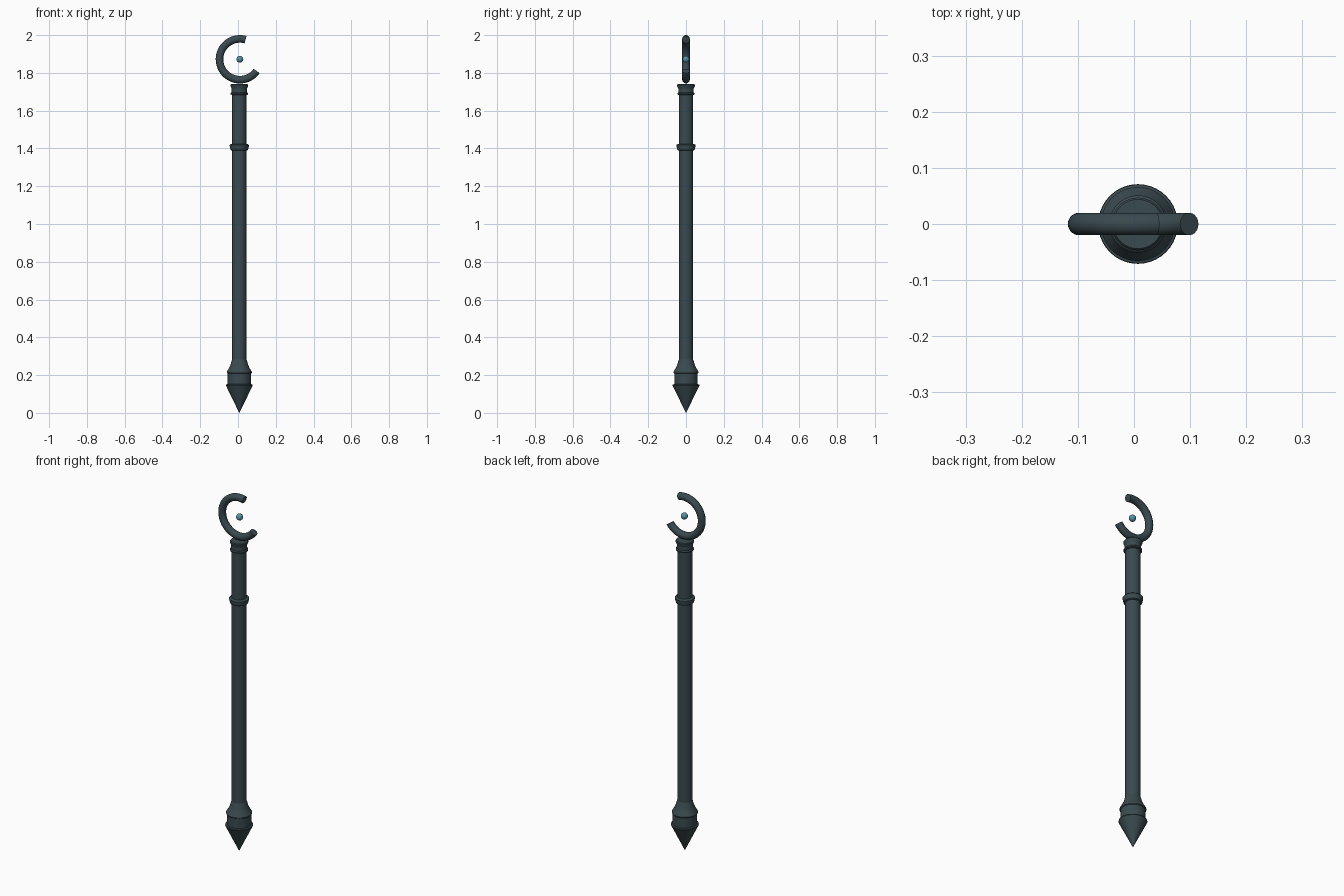
import bpy, bmesh, math
from mathutils import Vector

if "Cube" in bpy.data.objects:
    bpy.data.objects.remove(bpy.data.objects["Cube"])

CX = 0.007          # axis of the shaft
SEG = 40


def material(name, rgb):
    m = bpy.data.materials.new(name)
    m.diffuse_color = (*rgb, 1.0)
    m.use_nodes = True
    m.node_tree.nodes["Principled BSDF"].inputs["Base Color"].default_value = m.diffuse_color
    return m


iron = material("dark slate metal", (0.042, 0.068, 0.078))
gem = material("teal gem", (0.09, 0.29, 0.37))


def finish(name, bm, mat, angle=30):
    bmesh.ops.recalc_face_normals(bm, faces=bm.faces)
    me = bpy.data.meshes.new(name)
    bm.to_mesh(me)
    bm.free()
    ob = bpy.data.objects.new(name, me)
    bpy.context.collection.objects.link(ob)
    me.materials.append(mat)
    bpy.ops.object.select_all(action='DESELECT')
    ob.select_set(True)
    bpy.context.view_layer.objects.active = ob
    bpy.ops.object.shade_smooth_by_angle(angle=math.radians(angle))
    return ob


def skin(bm, rings):
    for a, b in zip(rings, rings[1:]):
        n = len(a)
        for i in range(n):
            bm.faces.new((a[i], a[(i + 1) % n], b[(i + 1) % n], b[i]))
    bm.faces.new(rings[0])
    bm.faces.new(rings[-1])


def lathe(name, profile, mat):
    """Closed turned part from (radius, height) points."""
    bm = bmesh.new()
    rings = []
    for r, z in profile:
        rings.append([bm.verts.new((CX + r * math.cos(t), r * math.sin(t), z))
                      for t in (2 * math.pi * i / SEG for i in range(SEG))])
    skin(bm, rings)
    return finish(name, bm, mat)


# pointed foot with collar and flare into the shaft
lathe("spike_tip", [(0.0005, 0), (0.071, 0.145), (0.070, 0.150), (0.060, 0.153)], iron)
lathe("foot_collar", [(0.062, 0.148), (0.062, 0.208), (0.066, 0.212), (0.066, 0.218),
                      (0.055, 0.236), (0.046, 0.256), (0.041, 0.275), (0.038, 0.282)], iron)

# main shaft
lathe("shaft", [(0.038, 0.25), (0.038, 1.735)], iron)

# grip ring and the two rings under the crescent
lathe("grip_ring", [(0.038, 1.388), (0.046, 1.392), (0.051, 1.412), (0.051, 1.418),
                    (0.047, 1.422), (0.038, 1.424)], iron)
lathe("lower_top_ring", [(0.038, 1.682), (0.046, 1.686), (0.046, 1.692), (0.041, 1.697),
                         (0.041, 1.722)], iron)
lathe("top_cap", [(0.041, 1.718), (0.047, 1.730), (0.047, 1.736), (0.044, 1.740)], iron)

# open crescent hoop, running from the upper end around the left to the lower right
bm = bmesh.new()
C, R, r = Vector((0.010, 0, 1.872)), 0.108, 0.020
rings = []
for k in range(49):
    a = math.radians(74 + (325 - 74) * k / 48)
    out = Vector((math.cos(a), 0, math.sin(a)))
    rings.append([bm.verts.new(C + out * (R + r * math.cos(t)) + Vector((0, r * math.sin(t), 0)))
                  for t in (2 * math.pi * i / 20 for i in range(20))])
skin(bm, rings)
finish("crescent_hoop", bm, iron, 40)

# floating gem in the middle of the hoop
bm = bmesh.new()
bmesh.ops.create_uvsphere(bm, u_segments=24, v_segments=16, radius=0.018)
bmesh.ops.translate(bm, verts=bm.verts, vec=C)
finish("floating_gem", bm, gem)
